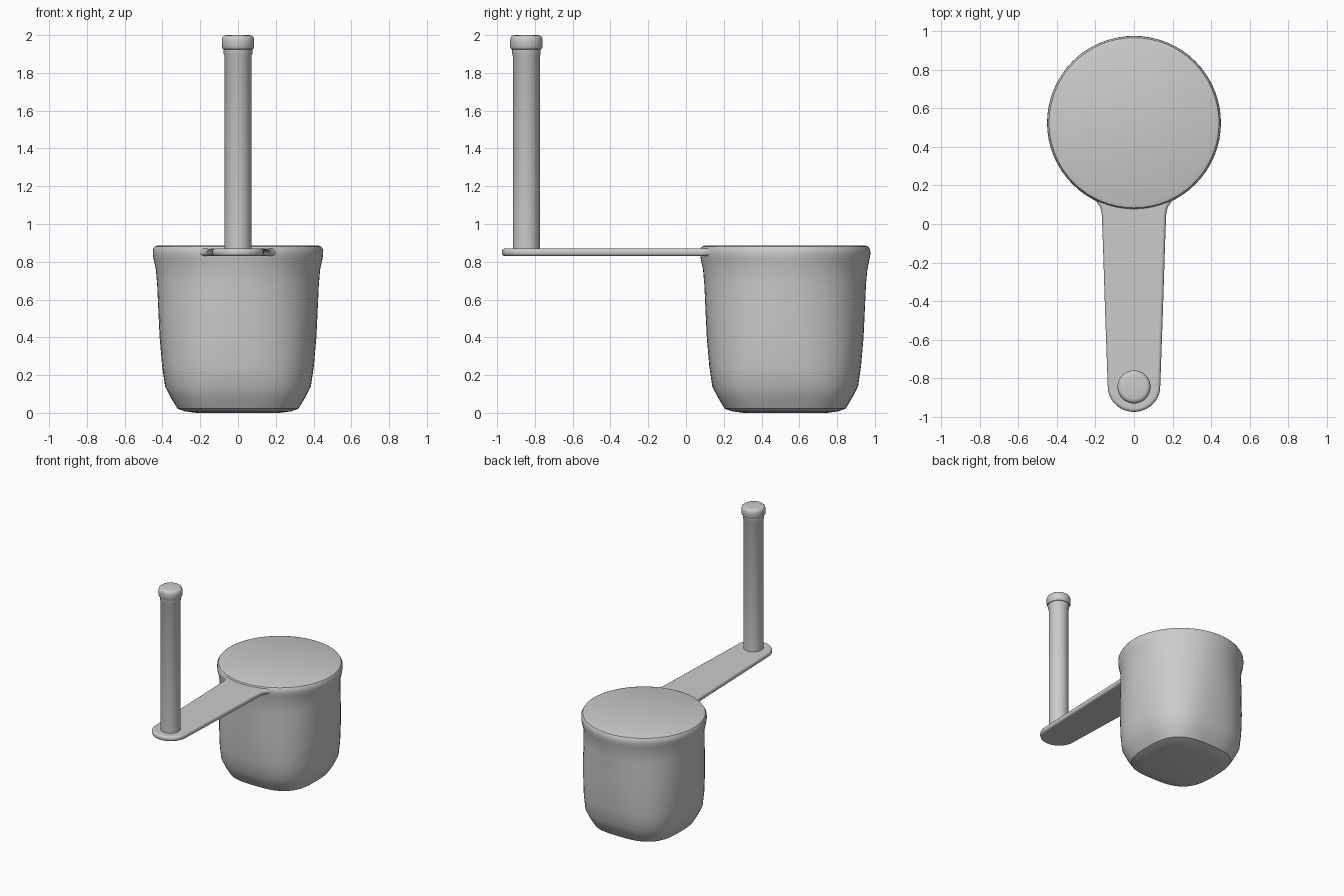
import bpy, bmesh
from math import sin, cos, pi, copysign

if "Cube" in bpy.data.objects:
    bpy.data.objects.remove(bpy.data.objects["Cube"])


def finish(name, bm, angle=0.6):
    bmesh.ops.recalc_face_normals(bm, faces=bm.faces)
    me = bpy.data.meshes.new(name)
    bm.to_mesh(me)
    bm.free()
    ob = bpy.data.objects.new(name, me)
    bpy.context.collection.objects.link(ob)
    bpy.ops.object.select_all(action='DESELECT')
    ob.select_set(True)
    bpy.context.view_layer.objects.active = ob
    bpy.ops.object.shade_smooth_by_angle(angle=angle)
    return ob


def loft(name, cy, sections, sides):
    """Stack superellipse rings of (height, half width, exponent), capped."""
    bm = bmesh.new()
    rings = []
    for z, r, n in sections:
        ring = []
        for i in range(sides):
            a = 2 * pi * i / sides
            c, s = cos(a), sin(a)
            x = copysign(abs(c) ** (2 / n), c)
            y = copysign(abs(s) ** (2 / n), s)
            ring.append(bm.verts.new((r * x, cy + r * y, z)))
        rings.append(ring)
    for lo, hi in zip(rings, rings[1:]):
        for i in range(sides):
            j = (i + 1) % sides
            bm.faces.new((lo[i], lo[j], hi[j], hi[i]))
    bm.faces.new(rings[0])
    bm.faces.new(rings[-1])
    return finish(name, bm)


# Closed cup: rounded-square base blending into a round lip
loft("cup", 0.525, [
    (0.0, 0.22, 3.0), (0.008, 0.28, 3.0), (0.022, 0.32, 3.0),
    (0.08, 0.355, 2.9), (0.14, 0.386, 2.75), (0.25, 0.402, 2.6),
    (0.4, 0.415, 2.4), (0.55, 0.422, 2.25), (0.68, 0.428, 2.1),
    (0.76, 0.435, 2.0), (0.81, 0.446, 2.0), (0.84, 0.451, 2.0),
    (0.865, 0.45, 2.0), (0.88, 0.441, 2.0), (0.886, 0.425, 2.0)], 64)

# Flat handle: mirrored half outline, flared at the cup, round at the end
half = [(0.26, 0.18), (0.22, 0.14), (0.19, 0.11), (0.174, 0.085),
        (0.167, 0.05), (0.163, -0.05), (0.15, -0.45), (0.137, -0.82)]
half += [(0.137 * cos(a), -0.84 - 0.135 * sin(a))
         for a in (i * pi / 20 for i in range(1, 10))]
outline = [(0.26, 0.3)] + half + [(0, -0.975)]
outline += [(-x, y) for x, y in reversed(half)] + [(-0.26, 0.3)]
bm = bmesh.new()
face = bm.faces.new([bm.verts.new((x, y, 0.83)) for x, y in outline])
top = bmesh.ops.extrude_face_region(bm, geom=[face])["geom"]
for v in top:
    if isinstance(v, bmesh.types.BMVert):
        v.co.z = 0.87
handle = finish("handle", bm)
bevel = handle.modifiers.new("round_edges", 'BEVEL')
bevel.width = 0.016
bevel.segments = 4
bevel.limit_method = 'ANGLE'
bevel.angle_limit = 1.0

# Upright post with a slight collar, and its rounded cap
loft("post", -0.845, [(0.85, 0.071, 2), (1.89, 0.071, 2), (1.9, 0.076, 2),
                      (1.94, 0.076, 2)], 40)
loft("post_cap", -0.845, [
    (1.922, 0.07, 2), (1.926, 0.08, 2), (1.936, 0.086, 2),
    (1.976, 0.086, 2), (1.99, 0.082, 2), (1.998, 0.073, 2),
    (2.0, 0.06, 2)], 40)
